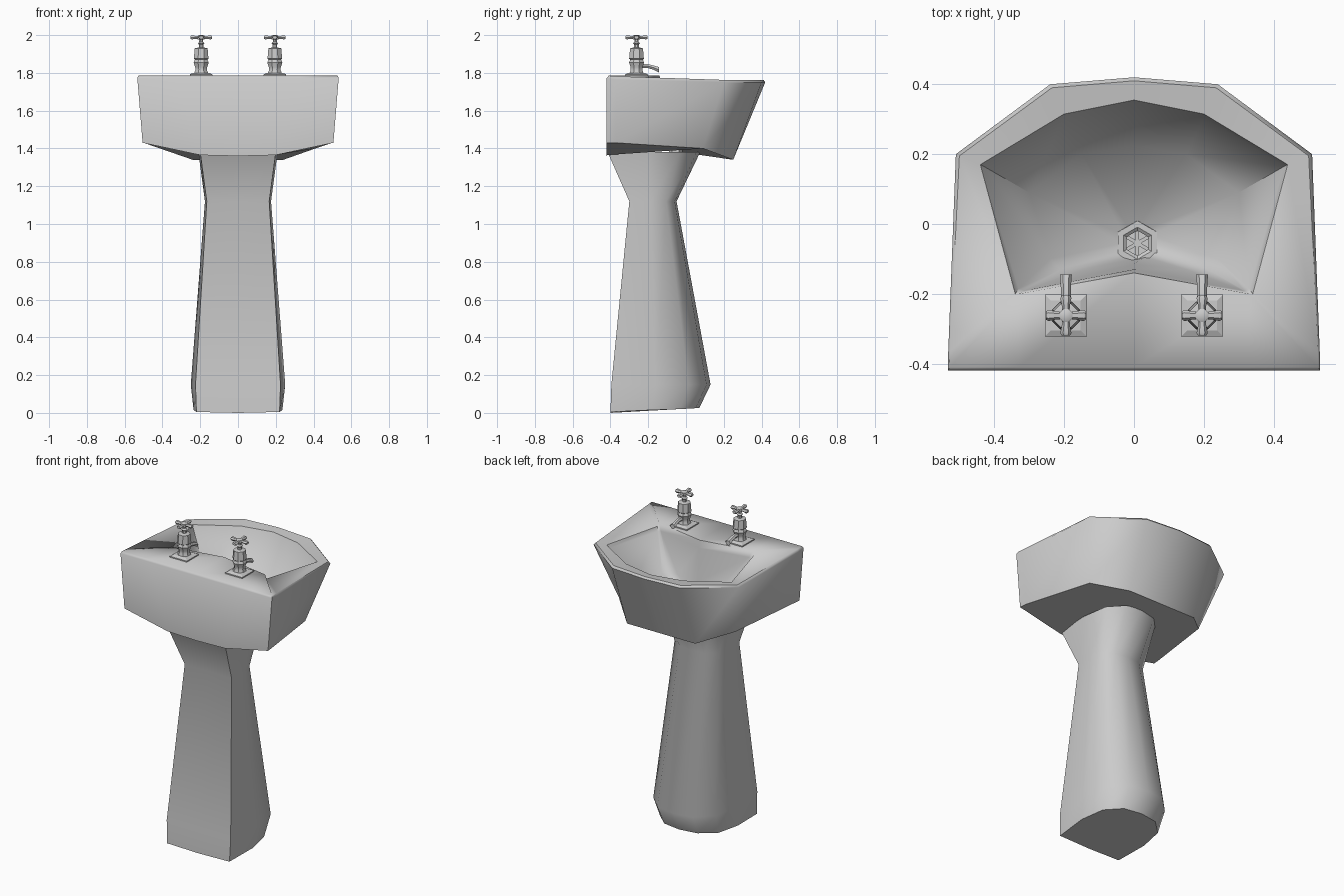
import bpy, bmesh
from math import pi, cos, sin
from mathutils import Vector

if "Cube" in bpy.data.objects:
    bpy.data.objects.remove(bpy.data.objects["Cube"])


def mirror_ring(half):
    """Half outline (first and last point on x=0) -> full closed ring."""
    return half + [(-x, y, z) for x, y, z in half[-2:0:-1]]


def circle(cx, cy, r, z, n, phase=0.0):
    return [(cx + r * cos(phase + 2 * pi * i / n), cy + r * sin(phase + 2 * pi * i / n), z) for i in range(n)]


def loft(name, rings, start=True, end=True, angle=40):
    """Skin a list of equal-length rings into one smooth-by-angle object."""
    bm = bmesh.new()
    vs = [[bm.verts.new(p) for p in r] for r in rings]
    n = len(vs[0])
    for a, b in zip(vs, vs[1:]):
        for i in range(n):
            j = (i + 1) % n
            bm.faces.new((a[i], a[j], b[j], b[i]))
    if start:
        bm.faces.new(vs[0][::-1])
    if end:
        bm.faces.new(vs[-1])
    bmesh.ops.remove_doubles(bm, verts=bm.verts, dist=0.0005)
    bmesh.ops.recalc_face_normals(bm, faces=bm.faces)
    me = bpy.data.meshes.new(name)
    bm.to_mesh(me)
    bm.free()
    ob = bpy.data.objects.new(name, me)
    bpy.context.collection.objects.link(ob)
    bpy.ops.object.select_all(action='DESELECT')
    bpy.context.view_layer.objects.active = ob
    ob.select_set(True)
    bpy.ops.object.shade_smooth_by_angle(angle=angle * pi / 180)
    return ob


# Basin: outer shell, deck and rim, then down into the bowl
basin_halves = [
    [(0, -.42, 1.36), (.2, -.42, 1.365), (.505, -.42, 1.43), (.5, -.37, 1.43),
     (.41, .09, 1.40), (.24, .25, 1.34), (0, .25, 1.34)],
    [(0, -.42, 1.772), (.33, -.42, 1.772), (.533, -.42, 1.772), (.532, -.37, 1.765),
     (.51, .2, 1.75), (.24, .4, 1.75), (0, .42, 1.752)],
    [(0, -.41, 1.785), (.33, -.41, 1.785), (.528, -.41, 1.785), (.527, -.365, 1.782),
     (.50, .195, 1.763), (.235, .39, 1.763), (0, .41, 1.763)],
    [(0, -.14, 1.785), (.33, -.2, 1.785), (.33, -.2, 1.785), (.34, -.2, 1.76),
     (.44, .17, 1.755), (.2, .315, 1.755), (0, .355, 1.755)],
    [(0, -.13, 1.74), (.31, -.19, 1.74), (.315, -.19, 1.74), (.33, -.185, 1.735),
     (.43, .165, 1.735), (.2, .305, 1.735), (0, .345, 1.735)],
    [(0, -.115, 1.53), (.15, -.13, 1.53), (.21, -.13, 1.53), (.24, -.1, 1.53),
     (.30, .09, 1.53), (.15, .20, 1.53), (0, .225, 1.53)],
]
rings = [mirror_ring(h) for h in basin_halves]
drain_x, drain_y, drain_z = .01, -.055, 1.43
hole = circle(drain_x, drain_y, .045, drain_z, 12, -pi / 2)
loft("basin", rings + [hole], end=False, angle=55)

# Pedestal: flat at the wall side of -y, rounded towards +y
pedestal = []
for z, w_back, w_side, y0, y1, tilt in [
        (0.0, .22, .235, -.40, .07, .025), (.15, .225, .25, -.395, .13, 0),
        (1.12, .165, .175, -.30, -.05, 0), (1.38, .20, .21, -.415, .075, 0)]:
    d = y1 - y0
    pedestal.append(mirror_ring([
        (0, y0, z), (w_back, y0, z + tilt * .2), (w_side, y0 + d * .45, z + tilt * .6),
        (w_side * .88, y0 + d * .78, z + tilt * .8), (w_side * .5, y0 + d * .96, z + tilt),
        (0, y1, z + tilt)]))
loft("pedestal", pedestal, angle=50)

# Drain: hexagonal flange with hub and six spokes over a dark shaft
flange = [circle(drain_x, drain_y, r, drain_z + dz, 6, pi / 2)
          for r, dz in [(.066, 0), (.064, .01), (.046, .01), (.036, .003), (.036, -.05)]]
loft("drain_flange", flange, start=False, angle=20)
loft("drain_hub", [circle(drain_x, drain_y, .013, drain_z + dz, 6, pi / 2) for dz in (-.006, .004)])
for k in range(6):
    a = pi / 6 + k * pi / 3
    u, v = Vector((cos(a), sin(a), 0)), Vector((-sin(a), cos(a), 0))
    c = Vector((drain_x, drain_y, drain_z))
    sections = [[c + u * r + v * s * .005 + Vector((0, 0, h)) for s, h in
                 [(-1, -.004), (1, -.004), (1, .003), (-1, .003)]] for r in (.008, .038)]
    loft("drain_spoke", sections)


def tap(side, tx, ty):
    # Base plate
    loft(side + "_tap_plate", [circle(tx, ty, r, z, 4, pi / 4)
                               for r, z in [(.085, 1.783), (.085, 1.792), (.06, 1.800)]], angle=20)
    # Body and stem
    body = [(.042, 1.795), (.033, 1.815), (.034, 1.83), (.043, 1.855), (.036, 1.87), (.042, 1.875),
            (.037, 1.93), (.013, 1.935), (.013, 1.95), (.019, 1.957), (.011, 1.965), (.011, 1.985)]
    loft(side + "_tap_body", [circle(tx, ty, r, z, 8, pi / 8) for r, z in body], angle=30)
    # Spout reaching over the bowl
    path = [(.02, 1.836, .015, .013), (.06, 1.836, .014, .012),
            (.09, 1.828, .015, .013), (.118, 1.817, .017, .016)]
    spout = [[(tx + w * cos(i * pi / 3), ty + dy, z + h * sin(i * pi / 3)) for i in range(6)]
             for dy, z, w, h in path]
    loft(side + "_tap_spout", spout)
    # Cross handle: four flared arms and a cap
    loft(side + "_tap_cap", [circle(tx, ty, r, z, 8, pi / 8) for r, z in [(.02, 1.977), (.02, 1.996), (.012, 2.0)]])
    for k in range(4):
        u = Vector((cos(k * pi / 2), sin(k * pi / 2), 0))
        v = Vector((-u.y, u.x, 0))
        arm = [[Vector((tx, ty, 1.988)) + u * r + v * w * cos(i * pi / 3) +
                Vector((0, 0, h * sin(i * pi / 3))) for i in range(6)]
               for r, w, h in [(.01, .010, .008), (.03, .012, .009), (.05, .016, .0125), (.057, .012, .009)]]
        loft(side + "_tap_arm", arm)


tap("left", -.195, -.262)
tap("right", .195, -.262)
